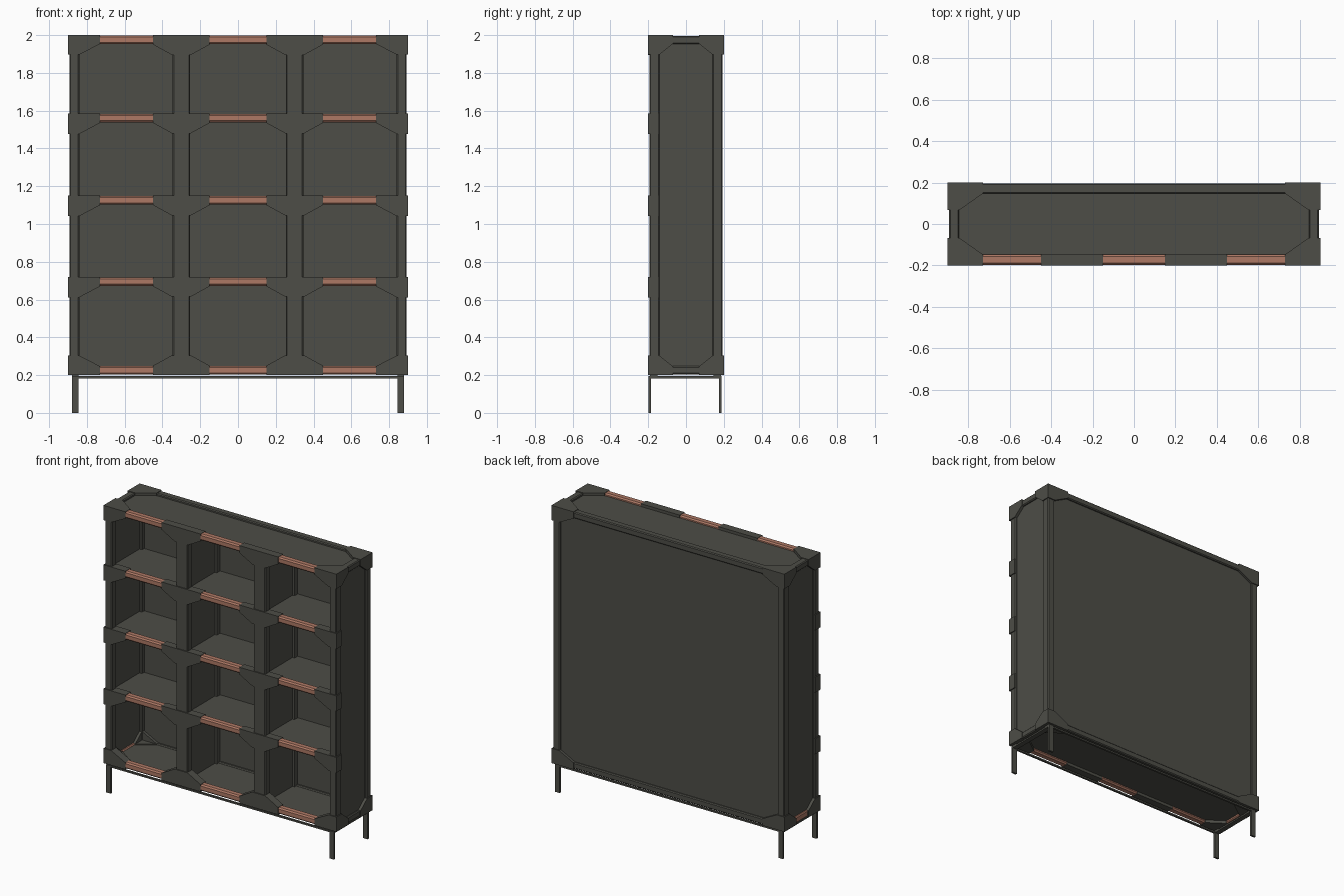
import bpy, bmesh
from mathutils import Vector

if "Cube" in bpy.data.objects:
    bpy.data.objects.remove(bpy.data.objects["Cube"])


def material(name, rgb):
    m = bpy.data.materials.new(name)
    m.diffuse_color = (*rgb, 1)
    m.use_nodes = True
    m.node_tree.nodes["Principled BSDF"].inputs["Base Color"].default_value = m.diffuse_color
    return m


DARK = material("dark olive grey", (0.075, 0.075, 0.063))
COPPER = material("copper", (0.42, 0.19, 0.13))


def finish(bm, name, mat, bevel=0):
    bmesh.ops.recalc_face_normals(bm, faces=bm.faces[:])
    me = bpy.data.meshes.new(name)
    bm.to_mesh(me)
    bm.free()
    me.materials.append(mat)
    ob = bpy.data.objects.new(name, me)
    bpy.context.collection.objects.link(ob)
    if bevel:
        b = ob.modifiers.new("bevel", 'BEVEL')
        b.width, b.segments = bevel, 1
    return ob


def box(name, x, y, z, mat=DARK, bevel=0):
    """Box from (low, high) ranges."""
    bm = bmesh.new()
    bmesh.ops.create_cube(bm, size=1)
    for v in bm.verts:
        v.co = Vector([r[0] if c < 0 else r[1] for c, r in zip(v.co, (x, y, z))])
    return finish(bm, name, mat, bevel)


def prism(bm, pts, axis, lo, hi):
    """Extrude a 2D outline along an axis (0, 1 or 2) inside bm."""
    def place(p, d):
        c = list(p)
        c.insert(axis, d)
        return c
    a = [bm.verts.new(place(p, lo)) for p in pts]
    b = [bm.verts.new(place(p, hi)) for p in pts]
    bm.faces.new(a)
    bm.faces.new(b[::-1])
    for i in range(len(pts)):
        j = (i + 1) % len(pts)
        bm.faces.new((a[i], a[j], b[j], b[i]))


def mid(v, half):
    return (v - half, v + half)


SIDES = (-1, 1)
MID_Z = (0.72, 1.15, 1.585)          # tops of the middle front rails
RAIL_TOPS = (0.25,) + MID_Z + (2.0,)


def span(s, a, b):
    return tuple(sorted((s * a, s * b)))


# Corner posts
for sx in SIDES:
    for sy in SIDES:
        box("front_post" if sy < 0 else "back_post", span(sx, 0.84, 0.893),
            span(sy, 0.14, 0.193), (0.22, 1.98), DARK, 0.006)

# Outer panels
for sx in SIDES:
    box("side_panel", span(sx, 0.86, 0.88), (-0.16, 0.16), (0.22, 1.98))
box("back_panel", (-0.86, 0.86), (0.165, 0.182), (0.22, 1.98))
box("top_panel", (-0.87, 0.87), (-0.16, 0.17), (1.96, 1.98))
box("bottom_panel", (-0.87, 0.87), (-0.16, 0.17), (0.22, 0.24))

# Back and side rails, top and bottom
for z, tag in (((1.953, 1.996), "top"), ((0.204, 0.247), "bottom")):
    box(tag + "_back_rail", (-0.86, 0.86), (0.147, 0.196), z, DARK, 0.006)
    for sx in SIDES:
        mat = COPPER if tag == "bottom" and sx < 0 else DARK
        box(tag + "_side_rail", span(sx, 0.845, 0.893), (-0.16, 0.16), z, mat, 0.006)

# Inner shelves
for z in MID_Z:
    box("shelf", (-0.865, 0.865), (-0.16, 0.17), (z - 0.04, z - 0.01))

# Copper front rails
for z in RAIL_TOPS:
    box("front_rail", (-0.87, 0.87), (-0.197, -0.147), (z - 0.047, z - 0.002), COPPER, 0.009)

# Vertical dividers with front and back posts
for sx in SIDES:
    c = sx * 0.3
    box("divider_panel", mid(c, 0.03), (-0.16, 0.168), (0.23, 1.97))
    box("divider_front_post", mid(c, 0.046), (-0.193, -0.14), (0.22, 1.975), DARK, 0.006)
    box("divider_back_post", mid(c, 0.046), (0.13, 0.166), (0.23, 1.97))

# Gusset brackets on the front joints: trapezoids below (or above) each rail
for z in RAIL_TOPS:
    bottom = z == 0.25
    edge, d = (0.2, 1) if bottom else (z, -1)
    for sx in SIDES:
        c = sx * 0.3
        bm = bmesh.new()
        prism(bm, [(c - 0.15, edge), (c + 0.15, edge), (c + 0.15, edge + d * 0.05),
                   (c + 0.05, edge + d * 0.105), (c - 0.05, edge + d * 0.105),
                   (c - 0.15, edge + d * 0.05)], 1, -0.2, -0.145)
        finish(bm, "divider_gusset", DARK)
        if z in MID_Z:
            bm = bmesh.new()
            prism(bm, [(sx * 0.9, z), (sx * 0.73, z), (sx * 0.73, z - 0.05),
                       (sx * 0.84, z - 0.108), (sx * 0.9, z - 0.108)], 1, -0.2, -0.142)
            finish(bm, "post_gusset", DARK)

# Eight corner brackets: a gusset in each of the three planes
for sx in SIDES:
    for sy in SIDES:
        for sz in SIDES:
            def X(v): return sx * v
            def Y(v): return sy * v
            def Z(v): return 1.1 + sz * v
            bm = bmesh.new()
            prism(bm, [(X(.9), Z(.9)), (X(.73), Z(.9)), (X(.73), Z(.853)),
                       (X(.84), Z(.797)), (X(.9), Z(.797))], 1, Y(.145), Y(.2))
            prism(bm, [(Y(.2), Z(.9)), (Y(.068), Z(.9)), (Y(.068), Z(.855)),
                       (Y(.14), Z(.797)), (Y(.2), Z(.797))], 0, X(.842), X(.9))
            prism(bm, [(X(.9), Y(.2)), (X(.73), Y(.2)), (X(.73), Y(.147)),
                       (X(.842), Y(.068)), (X(.9), Y(.068))], 2, Z(.855), Z(.9))
            finish(bm, "corner_bracket", DARK)

# Leg frame of flat bars and four legs
for sy, y in ((-1, (-0.198, -0.184)), (1, (0.174, 0.188))):
    box("leg_frame_long_bar", (-0.88, 0.88), y, (0.183, 0.194))
    for sx in SIDES:
        box("leg", span(sx, 0.845, 0.88), y, (0, 0.194))
for sx in SIDES:
    box("leg_frame_short_bar", span(sx, 0.845, 0.88), (-0.198, 0.188), (0.183, 0.194))
    # pads joining the frame to the corner brackets
    for y in (-0.17, 0.165):
        box("leg_pad", span(sx, 0.845, 0.88), mid(y, 0.02), (0.19, 0.202))
